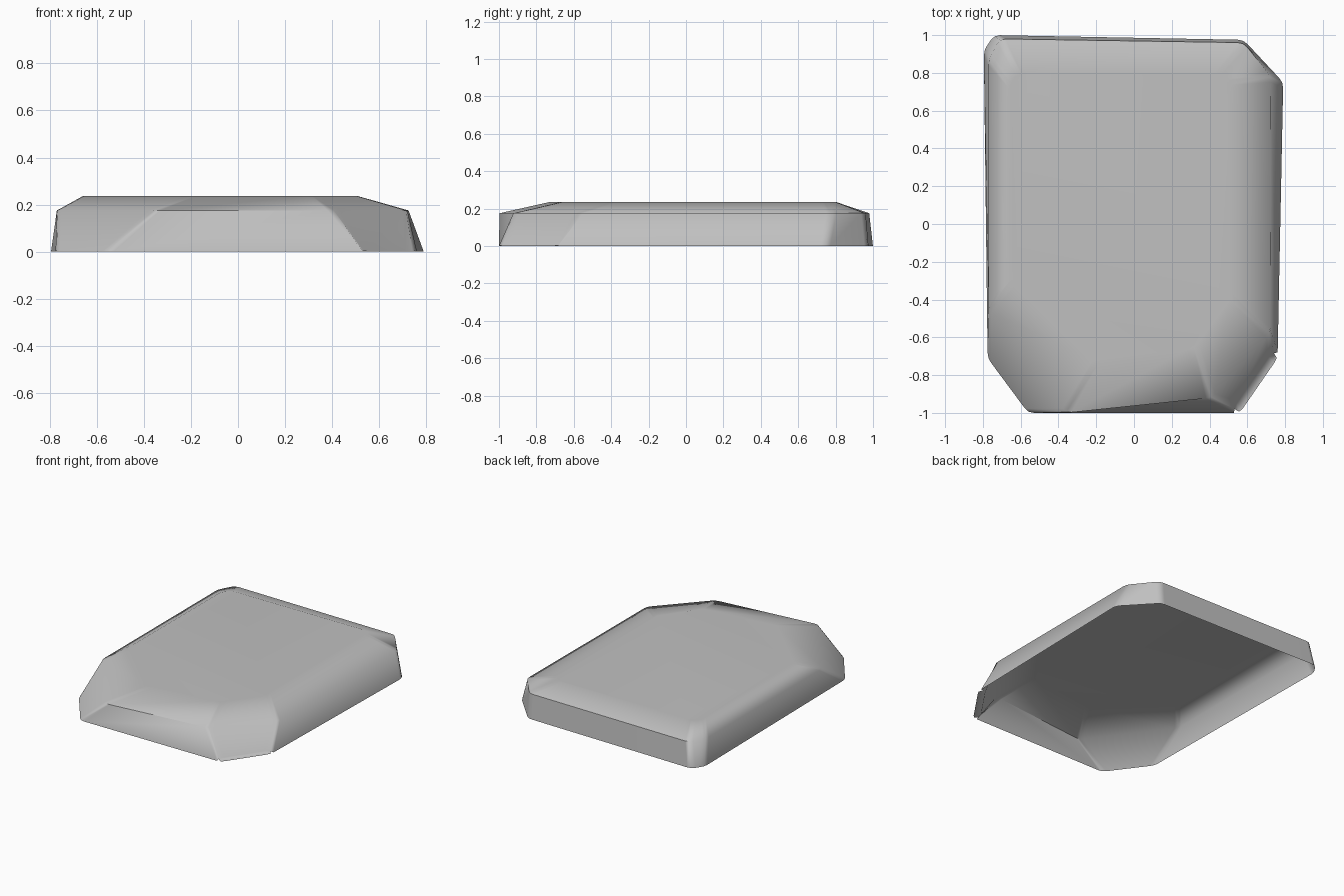
import bpy
import bmesh
from mathutils import Vector

cube = bpy.data.objects.get("Cube")
if cube:
    bpy.data.objects.remove(cube, do_unlink=True)

stone = bpy.data.materials.new("pale_grey_stone")
stone.use_nodes = True
colour = (0.53, 0.53, 0.53, 1)
stone.diffuse_color = colour
stone.node_tree.nodes["Principled BSDF"].inputs["Base Color"].default_value = colour

# Corner outlines, counter-clockwise from the front edge
base = [(-0.56, -1.0), (0.56, -1.0), (0.76, -0.71), (0.79, 0.75),
        (0.58, 0.975), (-0.74, 1.0), (-0.795, 0.92), (-0.775, -0.71)]
shoulder = [(-0.36, -1.0), (0.41, -0.92), (0.72, -0.58), (0.725, 0.78),
            (0.58, 0.96), (-0.71, 0.98), (-0.77, 0.87), (-0.77, -0.45)]
crown = [(-0.22, -0.73), (0.32, -0.66), (0.51, -0.4), (0.51, 0.74),
         (0.47, 0.8), (-0.6, 0.8), (-0.655, 0.75), (-0.66, -0.3)]


def rounded(points, z, radius):
    """Replace every corner of an outline with a three-point curve."""
    out = []
    for i, p in enumerate(points):
        p = Vector(p)
        ends = []
        for q in (points[i - 1], points[(i + 1) % len(points)]):
            d = Vector(q) - p
            ends.append(p + d.normalized() * min(radius, d.length * 0.4))
        middle = (ends[0] + ends[1]) / 4 + p / 2
        out += [v.to_3d() + Vector((0, 0, z)) for v in (ends[0], middle, ends[1])]
    return out


# Open-bottomed slab lofted through the outlines
bm = bmesh.new()
rings = [[bm.verts.new(p) for p in rounded(*args)] for args in
         ((base, 0, 0.03), (shoulder, 0.175, 0.03), (crown, 0.236, 0.04))]
count = len(rings[0])
for low, high in zip(rings, rings[1:]):
    for i in range(count):
        j = (i + 1) % count
        bm.faces.new((low[i], low[j], high[j], high[i]))
bm.faces.new(rings[-1])

# Thin ledge where the front left corner wall steps inward
corner = rings[0][4:8]
rim = [bm.verts.new(v.co) for v in corner]
for v, move in zip(corner, ((-0.025, 0.015), (-0.035, 0.035),
                            (-0.035, 0.035), (-0.015, 0.025))):
    v.co += Vector((*move, 0.004))
for i in range(3):
    bm.faces.new((rim[i], rim[i + 1], corner[i + 1], corner[i]))

mesh = bpy.data.meshes.new("stone_slab")
bm.to_mesh(mesh)
bm.free()
mesh.materials.append(stone)
slab = bpy.data.objects.new("stone_slab", mesh)
bpy.context.collection.objects.link(slab)

# Soft shading that keeps the broad faces flat
bpy.ops.object.select_all(action="DESELECT")
slab.select_set(True)
bpy.context.view_layer.objects.active = slab
bpy.ops.object.shade_smooth_by_angle(angle=1.1)
weighted = slab.modifiers.new("face_weighted_normals", "WEIGHTED_NORMAL")
weighted.keep_sharp = True
